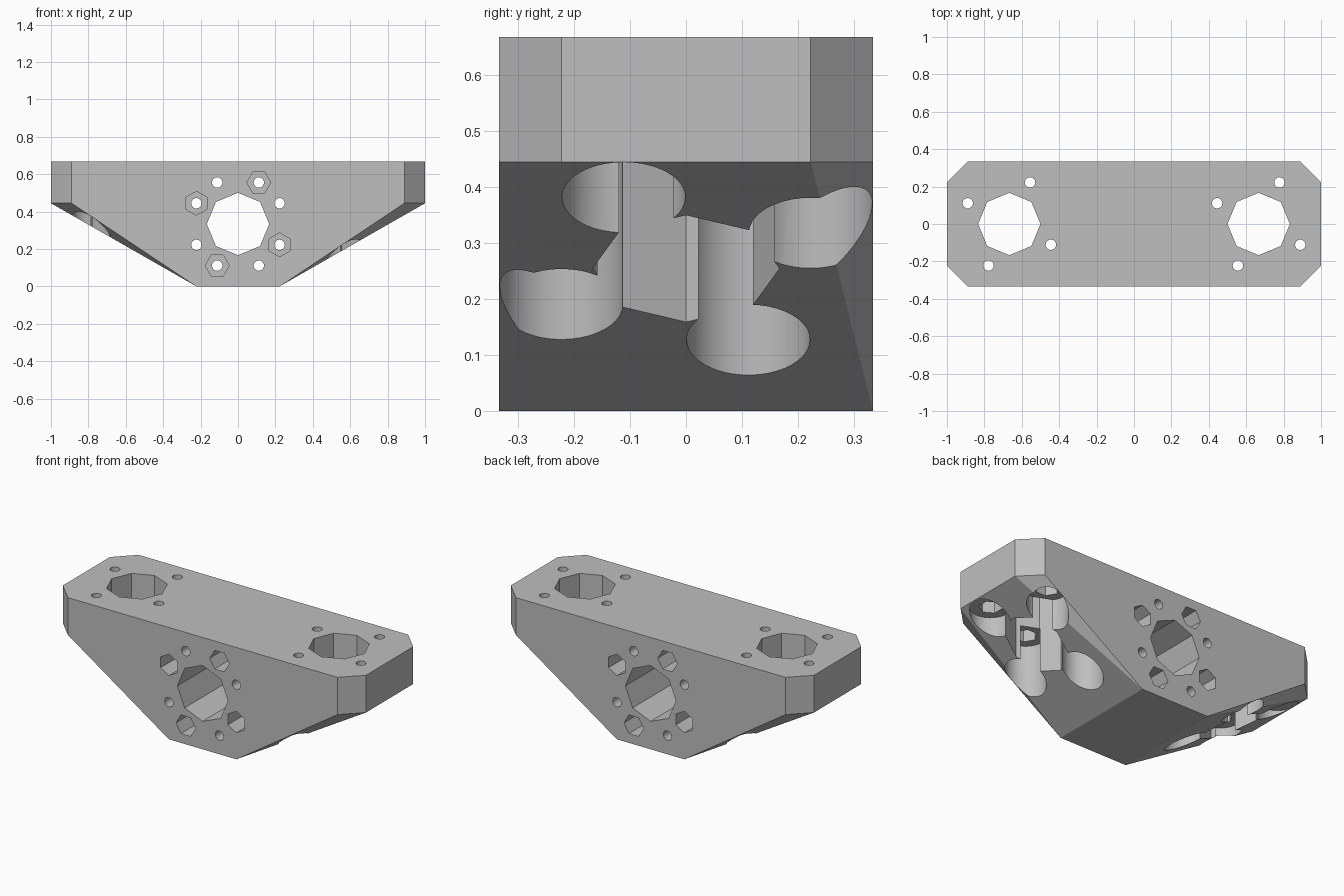
import bpy, bmesh, math
from mathutils import Matrix, Vector

old = bpy.data.objects.get("Cube")
if old:
    bpy.data.objects.remove(old, do_unlink=True)

U = 1 / 9                     # basic module of the part
HOLE, NUT, CLEAR, BORE = 0.028, 0.064, 0.11, 1.5 * U
LAYER = 0.006                 # shallow bridge step behind each nut pocket
CZ = 3 * U                    # height of the cross bore
SEAT = 4 * U                  # underside of the end flanges

# Painted colour
grey = bpy.data.materials.new("plain_grey")
grey.use_nodes = True
colour = (0.52, 0.52, 0.52, 1)
grey.diffuse_color = colour
grey.node_tree.nodes["Principled BSDF"].inputs["Base Color"].default_value = colour


def make_object(name, bm):
    mesh = bpy.data.meshes.new(name)
    bm.to_mesh(mesh)
    bm.free()
    mesh.materials.append(grey)
    obj = bpy.data.objects.new(name, mesh)
    bpy.context.scene.collection.objects.link(obj)
    return obj


# Body: chamfered top slab hulled down to a narrow foot
bm = bmesh.new()
for sx in (-1, 1):
    for sy in (-1, 1):
        bm.verts.new((sx * 2 * U, sy * 3 * U, 0))
        for z in (SEAT, 6 * U):
            bm.verts.new((sx * 8 * U, sy * 3 * U, z))
            bm.verts.new((sx * 9 * U, sy * 2 * U, z))
bmesh.ops.convex_hull(bm, input=bm.verts[:])
bmesh.ops.dissolve_limit(bm, angle_limit=0.01, verts=bm.verts[:], edges=bm.edges[:])
bmesh.ops.recalc_face_normals(bm, faces=bm.faces[:])
body = make_object("motor_bracket", bm)

cutters = []


def place(bm, centre, axis):
    """Turn a z-axis cutter to the axis and move it."""
    turn = Matrix.Rotation(math.pi / 2, 4, 'X') if axis == 'Y' else Matrix()
    bm.transform(Matrix.Translation(centre) @ turn)
    cutter = make_object("cutter", bm)
    cutter.hide_render = True
    cutters.append(cutter)


def cut_prism(centre, radius, length, sides, axis='Z', spin=0):
    bm = bmesh.new()
    bmesh.ops.create_cone(bm, cap_ends=True, segments=sides, radius1=radius,
                          radius2=radius, depth=length)
    # first corner on the local x axis, then spun
    first = max(bm.verts, key=lambda v: (round(v.co.x, 4), v.co.y)).co
    bm.transform(Matrix.Rotation(spin - math.atan2(first.y, first.x), 4, 'Z'))
    place(bm, centre, axis)


def cut_box(centre, size, axis='Z'):
    bm = bmesh.new()
    bmesh.ops.create_cube(bm, size=1)
    bm.transform(Matrix.Diagonal((*size, 1)))
    place(bm, centre, axis)


def cut_nut(point, direction, depth, upright, axis):
    """Hexagonal pocket running in from a point, with a bridge step at its end."""
    over = 0.01
    mid = point + direction * (depth - over) / 2
    cut_prism(mid, NUT, depth + over, 6, axis, math.pi / 2 if upright else 0)
    flat, side = NUT * math.sqrt(3) * 0.995, NUT * 0.995
    size = (flat, side, 2 * LAYER) if upright else (side, flat, 2 * LAYER)
    cut_box(point + direction * depth, size, axis)


def corners():
    """Eight bolt positions: (offset a, offset b, upright nut)."""
    for a, b in ((1, 2), (2, 1)):
        for sa in (-1, 1):
            for sb in (-1, 1):
                yield sa * a * U, sb * b * U, a == 2


# Cross bore with bolts whose nut pockets alternate between front and back
cut_prism((0, 0, CZ), BORE, 1, 8, 'Y')
for x, z, upright in corners():
    cut_prism((x, 0, CZ + z), HOLE, 1, 16, 'Y')
    front = (x * z > 0) != upright
    side = -1 if front else 1
    if upright:
        side = -1 if x * z < 0 else 1
    cut_nut(Vector((x, side * 3 * U, CZ + z)), Vector((0, -side, 0)),
            2 * U, upright, 'Y')

# End bores with bolts, nut pockets and clearance wells underneath
for sx in (-1, 1):
    cx = sx * 6 * U
    cut_prism((cx, 0, CZ), BORE, 1, 8)
    for x, y, upright in corners():
        if (x * y > 0) == upright:
            continue
        cut_prism((cx + x, y, CZ), HOLE, 1, 16)
        cut_prism((cx + x, y, SEAT - 0.5), CLEAR, 1, 40)
        cut_nut(Vector((cx + x, y, SEAT)), Vector((0, 0, 1)), U, upright, 'Z')

# Carve the body
for cutter in cutters:
    mod = body.modifiers.new("cut", 'BOOLEAN')
    mod.operation, mod.solver, mod.object = 'DIFFERENCE', 'EXACT', cutter
bpy.context.view_layer.update()
depsgraph = bpy.context.evaluated_depsgraph_get()
carved = bpy.data.meshes.new_from_object(body.evaluated_get(depsgraph))
body.modifiers.clear()
body.data = carved
for cutter in cutters:
    bpy.data.objects.remove(cutter, do_unlink=True)

# Smooth the round walls, keep the rest crisp
carved.shade_smooth()
carved.set_sharp_from_angle(angle=math.radians(20))
